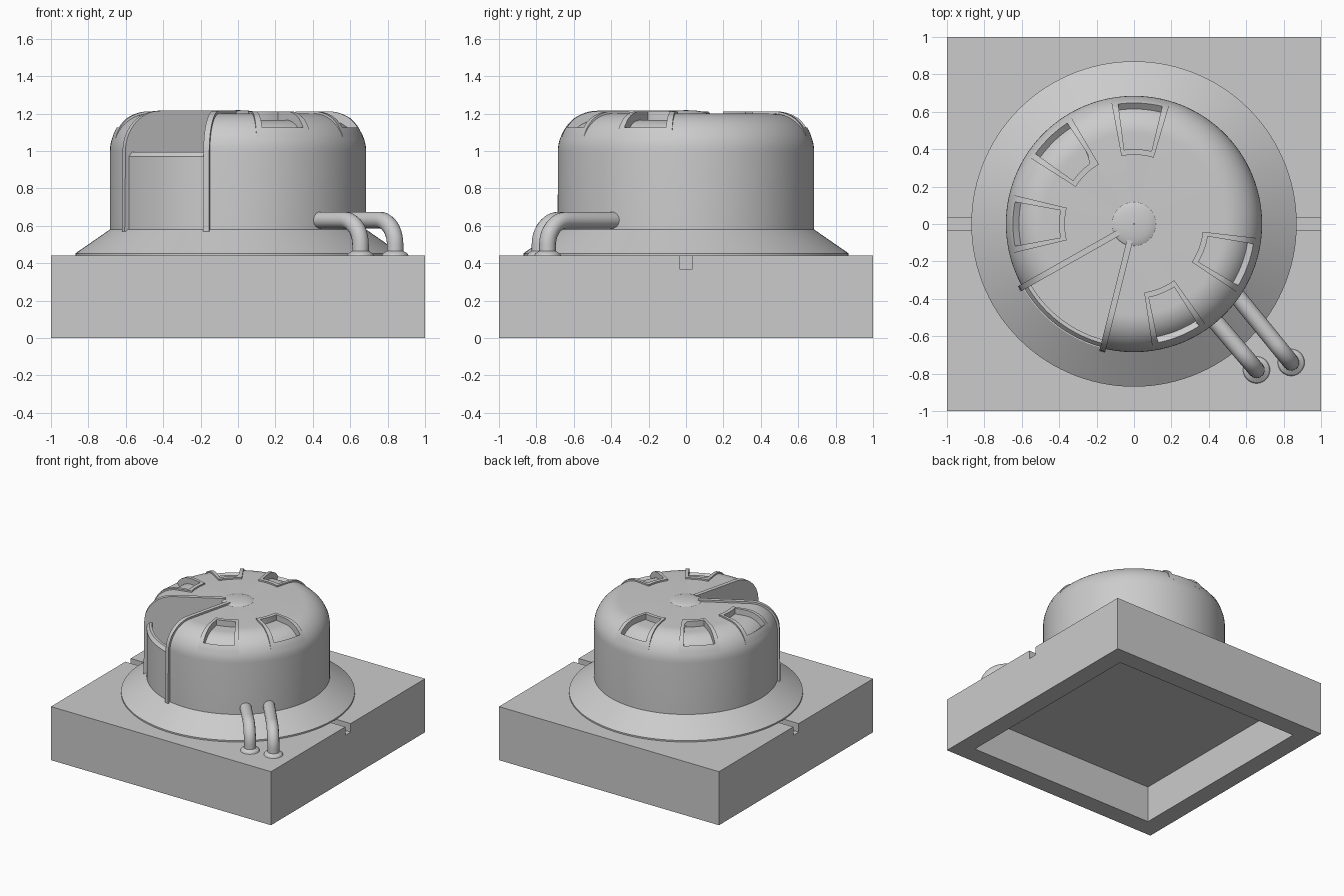
import bpy, bmesh, math
from mathutils import Vector, Matrix

cube = bpy.data.objects.get("Cube")
if cube:
    bpy.data.objects.remove(cube, do_unlink=True)

grey = bpy.data.materials.new("plain grey")
grey.use_nodes = True
colour = (0.6, 0.6, 0.6, 1)
grey.diffuse_color = colour
grey.node_tree.nodes["Principled BSDF"].inputs["Base Color"].default_value = colour

R, TOP, ROUND = 0.685, 1.2, 0.2        # dome radius, height, shoulder radius
BASE, SKIRT = 0.44, 0.58               # slab top, skirt top
CUT_START, CUT_END = 209.5, 256.0      # open sector, degrees


def finish(name, bm):
    bmesh.ops.recalc_face_normals(bm, faces=bm.faces)
    mesh = bpy.data.meshes.new(name)
    bm.to_mesh(mesh)
    bm.free()
    mesh.materials.append(grey)
    ob = bpy.data.objects.new(name, mesh)
    bpy.context.collection.objects.link(ob)
    return ob


def revolve(name, section, spans=((0, 360),), centre=(0, 0), step=3):
    """Closed (radius, z) section swept about z over each angle span."""
    bm = bmesh.new()
    for a0, a1 in spans:
        full = a1 - a0 >= 360
        n = max(4, round((a1 - a0) / step))
        rings = []
        for i in range(n if full else n + 1):
            a = math.radians(a0 + (a1 - a0) * i / n)
            rings.append([bm.verts.new((centre[0] + r * math.cos(a),
                                        centre[1] + r * math.sin(a), z)) for r, z in section])
        if full:
            rings.append(rings[0])
        else:
            bm.faces.new(rings[0])
            bm.faces.new(rings[-1])
        m = len(section)
        for p, q in zip(rings, rings[1:]):
            for j in range(m):
                k = (j + 1) % m
                bm.faces.new((p[j], p[k], q[k], q[j]))
    return finish(name, bm)


def boxes(name, items):
    bm = bmesh.new()
    for size, pos in items:
        m = Matrix.Translation(pos) @ Matrix.Diagonal((*size, 1))
        bmesh.ops.create_cube(bm, size=1, matrix=m)
    return finish(name, bm)


def cut(ob, cutter):
    mod = ob.modifiers.new("cut", "BOOLEAN")
    mod.operation, mod.solver, mod.object = "DIFFERENCE", "EXACT", cutter
    bpy.context.view_layer.objects.active = ob
    bpy.ops.object.modifier_apply(modifier=mod.name)


def shoulder(low, high, off, n=10):
    """Points on the rounded shoulder, from low to high angle."""
    out = []
    for i in range(n + 1):
        t = math.radians(low + (high - low) * i / n)
        o = off(i / n) if callable(off) else off
        out.append((R - ROUND + (ROUND + o) * math.cos(t),
                    TOP - ROUND + (ROUND + o) * math.sin(t)))
    return out


def band(r_in, low, lift, depth):
    """Section of a layer over the shoulder, between two offsets."""
    outer = shoulder(low, 90, lift)
    inner = shoulder(low, 90, -depth)
    return outer + [(r_in, outer[-1][1]), (r_in, TOP - depth)] + inner[::-1]


# Square slab with hollow underside and two side grooves
slab = boxes("base_slab", [((2, 2, BASE), (0, 0, BASE / 2))])
slab_cutter = boxes("slab_cutter", [((1.7, 1.7, 0.6), (0, 0, 0))] +
                    [((0.25, 0.07, 0.14), (s * 0.9, 0, BASE)) for s in (-1, 1)])
cut(slab, slab_cutter)

# Sloping skirt
revolve("skirt", [(0.64, BASE), (0.87, BASE), (0.87, BASE + 0.012), (R, SKIRT), (0.64, SKIRT)])

# Dome with an open sector
dome = revolve("dome", [(0.005, BASE), (R - 0.01, BASE), (R - 0.01, SKIRT), (R, SKIRT)]
               + shoulder(0, 90, 0, 14) + [(0.005, TOP)],
               [(CUT_END, CUT_START + 360)])

# Raised frames around sunken windows
centres = [87, 134, 180, 292, 340]
frames = revolve("window_frames", band(0.37, 20, lambda t: 0.012 * min(1, 2 * t), 0.02),
                 [(c - 13.5, c + 13.5) for c in centres])
window_cutter = revolve("window_cutter", band(0.4, 38, 0.06, 0.035),
                        [(c - 10.5, c + 10.5) for c in centres])
cut(dome, window_cutter)
cut(frames, window_cutter)
for helper in (slab_cutter, window_cutter):
    bpy.data.objects.remove(helper, do_unlink=True)

# Low curved panel closing the open sector
revolve("sector_panel", [(0.64, BASE), (R - 0.005, BASE), (R - 0.005, 0.97),
                         (0.66, 0.995), (0.64, 0.995)], [(CUT_START, CUT_END)])

# Thin fins along both sides of the sector
fin_section = [(0.09, BASE), (0.66, BASE), (0.66, SKIRT - 0.01), (R + 0.02, SKIRT - 0.01)] \
    + shoulder(0, 90, 0.015, 14) + [(0.09, TOP + 0.015)]
for name, angle in (("right_fin", CUT_START), ("front_fin", CUT_END)):
    bm = bmesh.new()
    face = bm.faces.new([bm.verts.new((r, -0.016, z)) for r, z in fin_section])
    new = bmesh.ops.extrude_face_region(bm, geom=[face])["geom"]
    bmesh.ops.translate(bm, vec=(0, 0.032, 0),
                        verts=[v for v in new if isinstance(v, bmesh.types.BMVert)])
    bm.transform(Matrix.Rotation(math.radians(angle), 4, "Z"))
    finish(name, bm)

# Central hub with a domed cap
cap = [(0.12 * math.cos(t), TOP - 0.005 + 0.023 * math.sin(t))
       for t in (math.radians(15 * i) for i in range(6))]
revolve("centre_hub", [(0.002, BASE), (0.1, BASE), (0.1, TOP - 0.02), (0.12, TOP - 0.02)]
        + cap + [(0.002, TOP + 0.018)], step=8)

# Two bent pipes running from the dome into the slab
BEND, PIPE_Z = 0.13, 0.63
for name, start, foot in (("front_pipe", (0.40, -0.48), (0.655, -0.78)),
                          ("side_pipe", (0.53, -0.36), (0.84, -0.74))):
    a, b = Vector((*start, PIPE_Z)), Vector((*foot, PIPE_Z))
    along = (b - a).normalized()
    pivot = b - along * BEND - Vector((0, 0, BEND))
    path = [a]
    for i in range(11):
        t = math.radians(9 * i)
        path.append(pivot + along * BEND * math.sin(t) + Vector((0, 0, BEND * math.cos(t))))
    path.append(Vector((*foot, BASE - 0.01)))
    curve = bpy.data.curves.new(name, "CURVE")
    curve.dimensions = "3D"
    curve.bevel_depth, curve.bevel_resolution, curve.use_fill_caps = 0.045, 5, True
    spline = curve.splines.new("POLY")
    spline.points.add(len(path) - 1)
    for p, co in zip(spline.points, path):
        p.co = (*co, 1)
    curve.materials.append(grey)
    pipe = bpy.data.objects.new(name, curve)
    bpy.context.collection.objects.link(pipe)
    bpy.ops.object.select_all(action="DESELECT")
    pipe.select_set(True)
    bpy.context.view_layer.objects.active = pipe
    bpy.ops.object.convert(target="MESH")
    revolve(name + "_collar", [(0.03, BASE), (0.072, BASE), (0.066, BASE + 0.012),
                               (0.045, BASE + 0.025), (0.03, BASE + 0.025)], centre=foot, step=12)

# Smooth shading with sharp edges kept
bpy.ops.object.select_all(action="DESELECT")
for ob in bpy.context.scene.objects:
    if ob.type == "MESH":
        ob.select_set(True)
        bpy.context.view_layer.objects.active = ob
bpy.ops.object.shade_smooth_by_angle(angle=math.radians(30))
